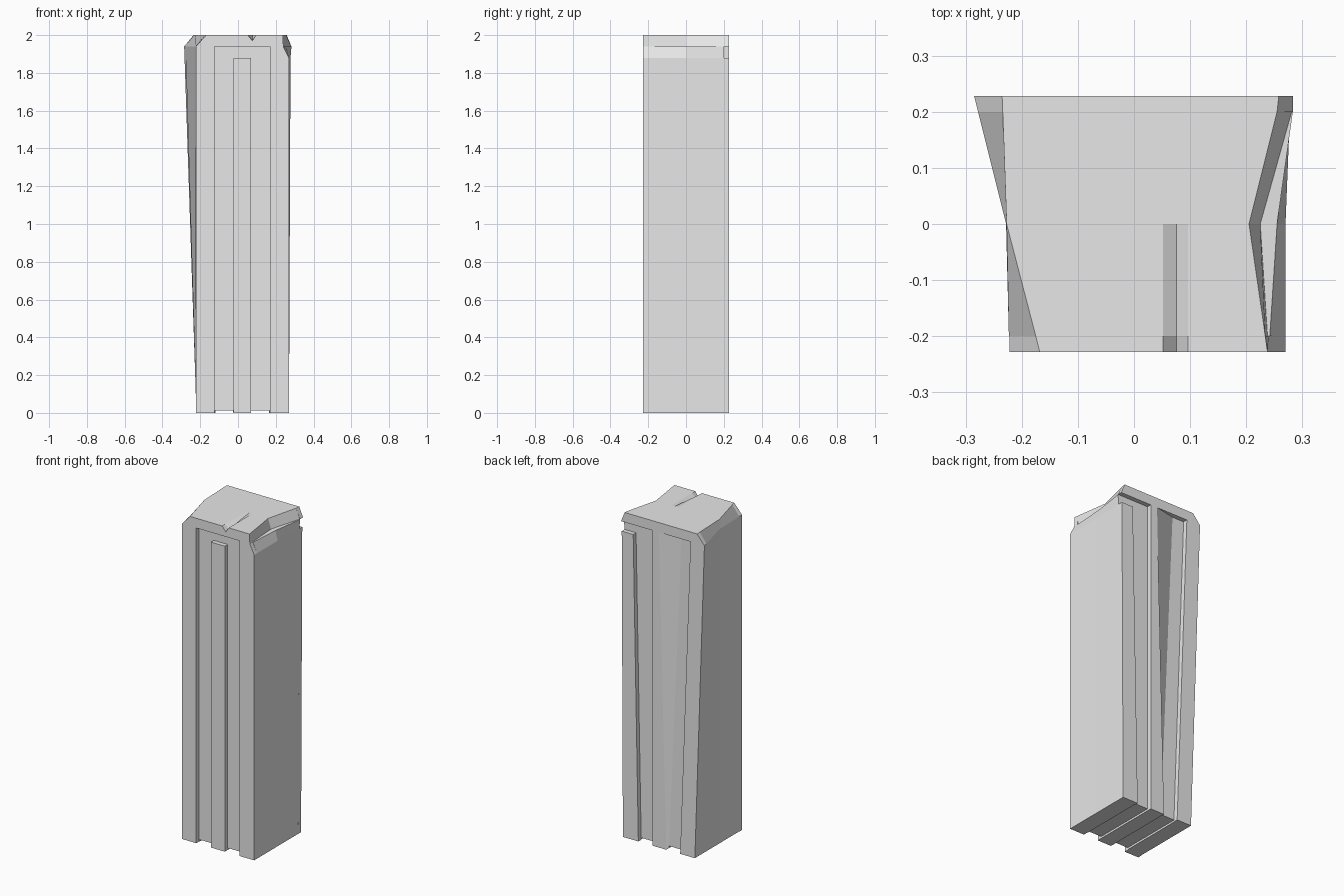
import bpy, bmesh

cube = bpy.data.objects.get("Cube")
if cube:
    bpy.data.objects.remove(cube, do_unlink=True)

stone = bpy.data.materials.new("grey_stone")
stone.use_nodes = True
GREY = (0.8, 0.8, 0.8, 1)
stone.diffuse_color = GREY
stone.node_tree.nodes["Principled BSDF"].inputs["Base Color"].default_value = GREY

FRONT, BACK, INSET = -0.228, 0.228, 0.2
TOP, EAVE, SHOULDER, GROOVE = 2.0, 1.94, 1.88, 0.012


def loft(name, sections):
    """Closed solid through (y, [(x, z), ...]) sections of equal length."""
    bm = bmesh.new()
    rings = [[bm.verts.new((x, y, z)) for x, z in pts] for y, pts in sections]
    n = len(rings[0])
    for a, b in zip(rings, rings[1:]):
        for i in range(n):
            j = (i + 1) % n
            bm.faces.new((a[i], a[j], b[j], b[i]))
    bm.faces.new(rings[0])
    bm.faces.new(rings[-1])
    bmesh.ops.recalc_face_normals(bm, faces=bm.faces)
    mesh = bpy.data.meshes.new(name)
    bm.to_mesh(mesh)
    bm.free()
    mesh.materials.append(stone)
    obj = bpy.data.objects.new(name, mesh)
    bpy.context.collection.objects.link(obj)
    return obj


def pier(x0, x1, t0, t1, z):
    """Upright strip from x0..x1 at the ground to t0..t1 at height z."""
    return [(x0, 0), (t0, z), (t1, z), (x1, 0)]


def roof(left, right, dent):
    """Top edge from left to right with a V crease of the given depth."""
    return [(left, TOP), (0.052, TOP), (0.076, TOP - dent), (0.096, TOP), (right, TOP)]


def core(left_foot, left_eave, left_top, right_top, eave_in, eave_out, shoulder, dent):
    return ([(left_foot, GROOVE), (left_eave, EAVE)] + roof(left_top, right_top, dent)
            + [(eave_in, EAVE), (eave_out, EAVE - 0.001), (shoulder, SHOULDER), (0.27, GROOVE)])


# Main shaft, pinched at its middle near the roof
loft("tower_core", [
    (-INSET, core(-0.222, -0.223, -0.175, 0.234, 0.238, 0.242, 0.27, 0.026)),
    (0, core(-0.221, -0.228, -0.227, 0.205, 0.225, 0.255, 0.27, 0)),
    (INSET, core(-0.22, -0.278, -0.234, 0.255, 0.281, 0.283, 0.278, 0)),
])

# Front frame: two outer piers joined by the roof band
loft("front_frame", [(y, [(-0.222, 0), (-0.222, EAVE)] + roof(left, right, dent)
                      + [(0.24, EAVE), (0.27, SHOULDER), (0.27, 0), (0.17, 0),
                         (0.17, EAVE), (-0.125, EAVE), (-0.125, 0)])
                     for y, left, right, dent in ((FRONT, -0.168, 0.238, 0.03),
                                                  (-INSET, -0.175, 0.234, 0.026))])
middle = pier(-0.025, 0.07, -0.025, 0.07, SHOULDER)
loft("front_middle_pier", [(FRONT, middle), (-INSET, middle)])

# Back: overhanging roof band, leaning pier, tapering pier and short pier
loft("back_roof_band", [
    (INSET, [(-0.278, EAVE), (-0.234, TOP), (0.255, TOP), (0.283, EAVE)]),
    (BACK, [(-0.285, EAVE), (-0.235, TOP), (0.258, TOP), (0.283, EAVE)])])
loft("back_right_pier", [(INSET, pier(-0.22, -0.12, -0.278, -0.19, EAVE)),
                         (BACK, pier(-0.22, -0.12, -0.285, -0.19, EAVE))])
loft("back_middle_pier", [(INSET, pier(-0.025, 0.07, -0.11, 0.07, EAVE)),
                          (BACK, pier(-0.025, 0.07, 0.025, 0.07, EAVE))])
short = pier(0.165, 0.27, 0.2, 0.278, SHOULDER)
loft("back_left_pier", [(INSET, short), (BACK, short)])

# Base runners leave two shallow grooves under the tower
for name, x0, x1 in (("right", -0.22, -0.122), ("middle", -0.025, 0.07), ("left", 0.168, 0.27)):
    strip = [(x0, 0), (x0, GROOVE), (x1, GROOVE), (x1, 0)]
    loft(name + "_base_runner", [(-INSET, strip), (INSET, strip)])
